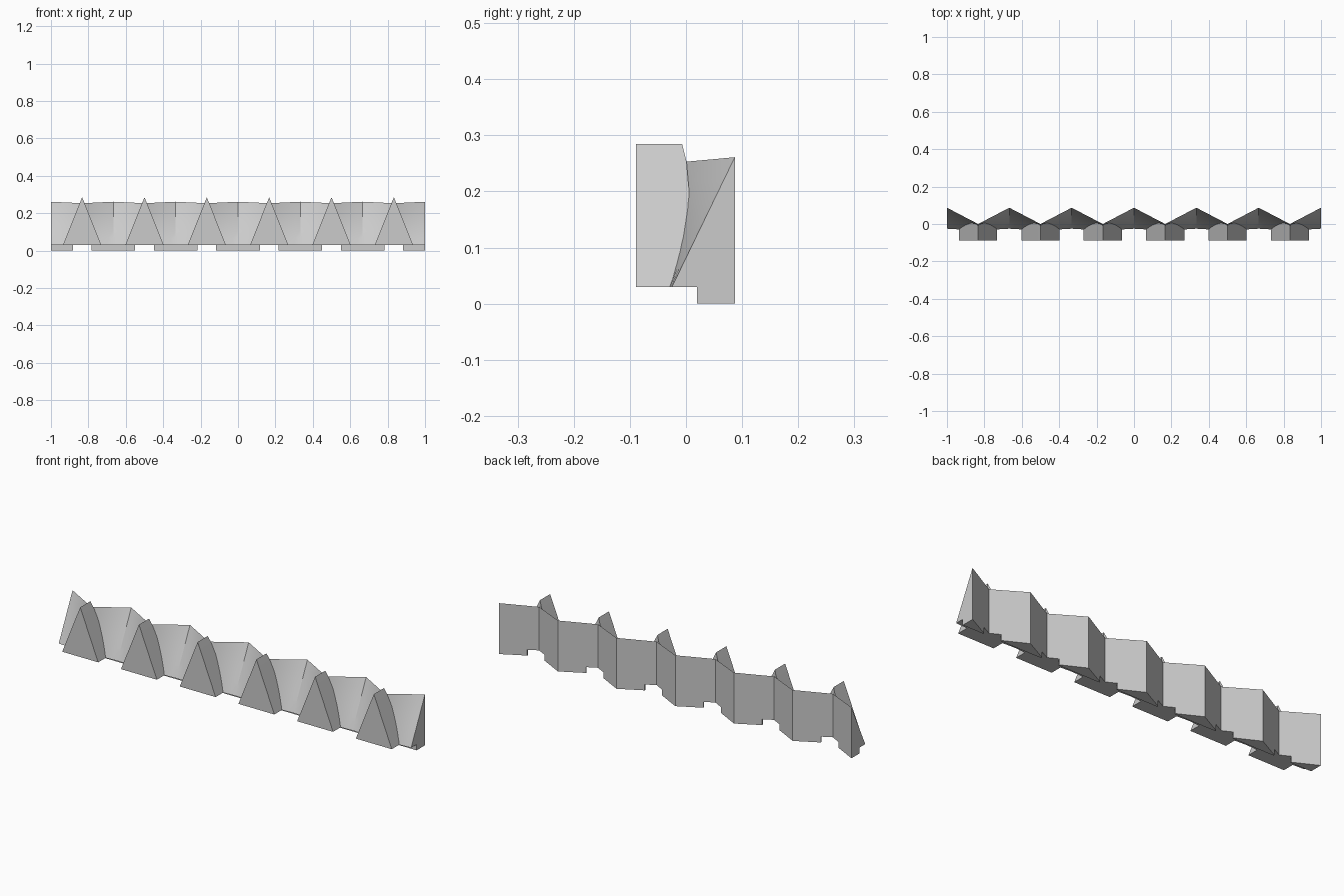
import bpy, bmesh

cube = bpy.data.objects.get("Cube")
if cube:
    bpy.data.objects.remove(cube)

UNITS = 6
PITCH = 2 / UNITS
HALF = PITCH / 2
BASE_Z = 0.03
DEPTH = 0.087

grey = bpy.data.materials.new("plain grey")
grey.use_nodes = True
colour = (0.6, 0.6, 0.6, 1)
grey.diffuse_color = colour
grey.node_tree.nodes["Principled BSDF"].inputs["Base Color"].default_value = colour


def finish(bm, name):
    bmesh.ops.recalc_face_normals(bm, faces=bm.faces)
    mesh = bpy.data.meshes.new(name)
    bm.to_mesh(mesh)
    bm.free()
    obj = bpy.data.objects.new(name, mesh)
    bpy.context.collection.objects.link(obj)
    mesh.materials.append(grey)
    return obj


def lerp(a, b, t):
    return a + (b - a) * t


def prism(bm, front, back):
    """Closed solid between two matching outlines."""
    f = [bm.verts.new(p) for p in front]
    b = [bm.verts.new(p) for p in back]
    bm.faces.new(f)
    bm.faces.new(b)
    for i in range(len(f)):
        j = (i + 1) % len(f)
        bm.faces.new((f[i], f[j], b[j], b[i]))


# Zigzag wall: upright pleated back, front leaning out to an almost straight foot
STEPS, ROWS = 6, 6
bm = bmesh.new()
columns = []
for i in range(UNITS * 2 * STEPS + 1):
    phase = (i / STEPS) % 2
    t = abs(1 - phase)                      # 1 at a pleat, 0 at a buttress
    x = -1 + i * HALF / STEPS
    back_y, front_y = DEPTH * t, lerp(-0.035, -0.025, t)
    top_z = lerp(0.253, 0.261, t)
    column = [bm.verts.new((x, back_y, BASE_Z))]
    for r in range(ROWS + 1):
        s = r / ROWS
        column.append(bm.verts.new((x, lerp(front_y, back_y, s), lerp(BASE_Z, top_z, s))))
    columns.append(column)
for a, b in zip(columns, columns[1:]):
    for k in range(len(a)):
        n = (k + 1) % len(a)
        bm.faces.new((a[k], a[n], b[n], b[k]))
bm.faces.new(columns[0])
bm.faces.new(columns[-1])
wall = finish(bm, "pleated_wall")
bpy.context.view_layer.objects.active = wall
wall.select_set(True)
bpy.ops.object.shade_smooth_by_angle(angle=0.2)

# Triangular buttresses in front of the wall
bm = bmesh.new()
for u in range(UNITS):
    c = -1 + HALF + u * PITCH
    for side in (-1, 1):
        outline = [(0, 0.285), (side * 0.013, 0.253), (side * 0.102, BASE_Z), (0, BASE_Z)]
        back_y = [-0.007, 0.001, 0.02, -0.003]
        prism(bm, [(c + x, -0.089, z) for x, z in outline],
              [(c + x, y, z) for (x, z), y in zip(outline, back_y)])
bmesh.ops.remove_doubles(bm, verts=bm.verts, dist=0.0001)
# Drop the inner dividing faces between the two halves
inner = [f for f in bm.faces if all(
    abs((v.co.x + 1) / PITCH % 1 - 0.5) < 0.001 for v in f.verts)]
bmesh.ops.delete(bm, geom=inner, context='FACES')
finish(bm, "buttresses")

# Shallow feet under each pleat, with half feet at the two ends
bm = bmesh.new()
REACH = 0.117
edge_y = DEPTH * (1 - REACH / HALF)
for u in range(UNITS + 1):
    c = -1 + u * PITCH
    plan = [(c, DEPTH)]
    if u < UNITS:
        plan += [(c + REACH, edge_y), (c + REACH, 0.02)]
    else:
        plan.append((c, 0.02))
    if u > 0:
        plan += [(c - REACH, 0.02), (c - REACH, edge_y)]
    else:
        plan.append((c, 0.02))
    prism(bm, [(x, y, 0) for x, y in plan], [(x, y, BASE_Z) for x, y in plan])
finish(bm, "feet")
